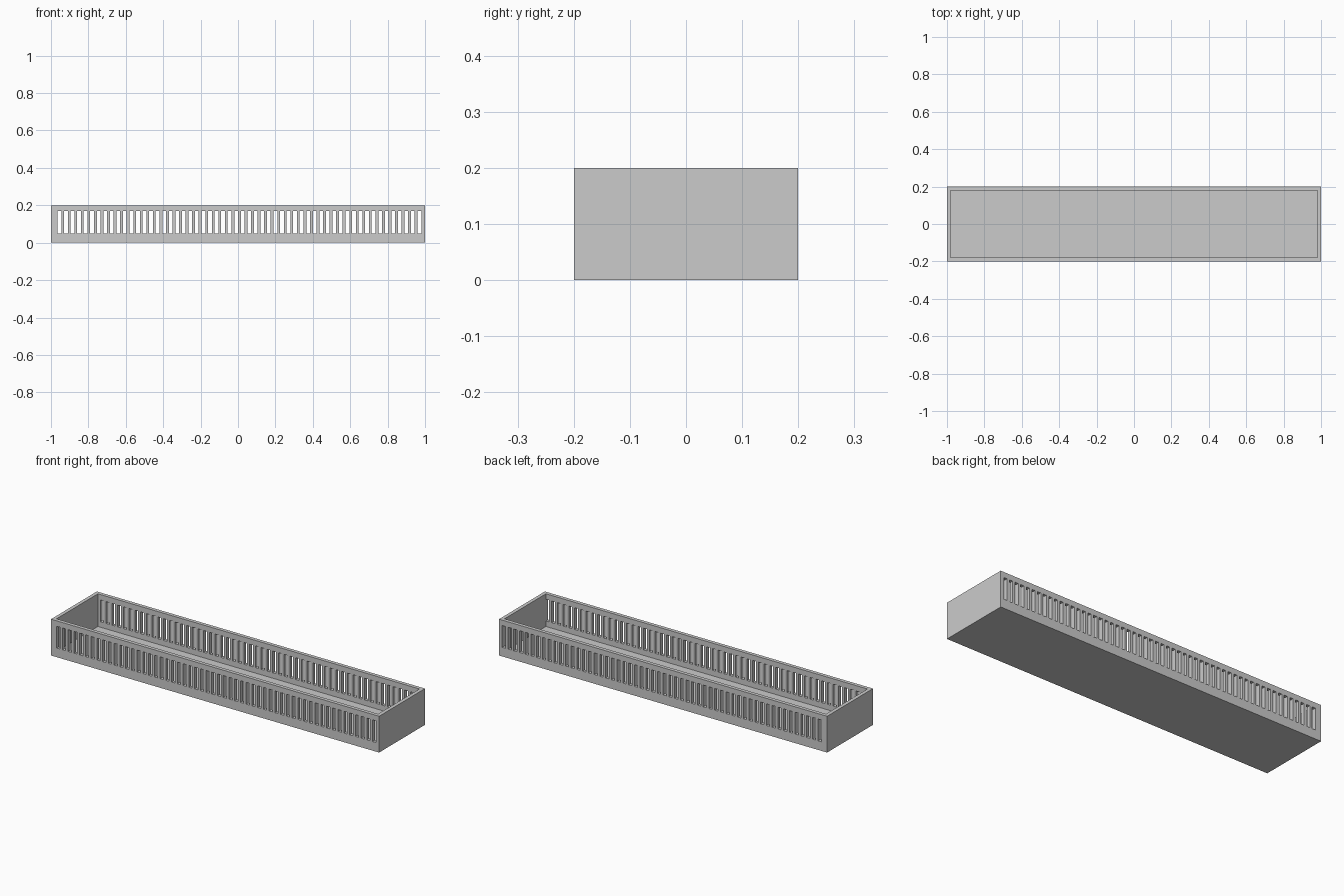
import bpy
import bmesh
from mathutils import Matrix, Vector

default = bpy.data.objects.get("Cube")
if default:
    bpy.data.objects.remove(default, do_unlink=True)

LENGTH, WIDTH, HEIGHT, WALL = 2.0, 0.4, 0.2, 0.02
SLOT_COUNT, SLOT_PITCH, SLOT_WIDTH = 56, 0.035, 0.02
SLOT_BOTTOM, SLOT_TOP = 0.05, 0.17
FIRST_SLOT = -LENGTH / 2 + SLOT_PITCH

grey = bpy.data.materials.new("plain grey")
grey.use_nodes = True
colour = (0.6, 0.6, 0.6, 1.0)
grey.diffuse_color = colour
grey.node_tree.nodes["Principled BSDF"].inputs["Base Color"].default_value = colour


def make_boxes(name, boxes):
    """One object made of boxes, each given by its low and high corners."""
    bm = bmesh.new()
    for low, high in boxes:
        low, high = Vector(low), Vector(high)
        place = Matrix.Translation((low + high) / 2) @ Matrix.Diagonal((*(high - low), 1))
        bmesh.ops.create_cube(bm, size=1, matrix=place)
    mesh = bpy.data.meshes.new(name)
    bm.to_mesh(mesh)
    bm.free()
    mesh.materials.append(grey)
    obj = bpy.data.objects.new(name, mesh)
    bpy.context.collection.objects.link(obj)
    return obj


def cut(target, cutter):
    """Subtract the cutter from the target, then discard the cutter."""
    cutter.hide_render = True
    mod = target.modifiers.new("cut", "BOOLEAN")
    mod.operation = "DIFFERENCE"
    mod.solver = "EXACT"
    mod.object = cutter
    bpy.context.view_layer.objects.active = target
    bpy.ops.object.modifier_apply(modifier=mod.name)
    bpy.data.objects.remove(cutter, do_unlink=True)


# Solid tray block
x, y = LENGTH / 2, WIDTH / 2
tray = make_boxes("slotted_tray", [((-x, -y, 0), (x, y, HEIGHT))])

# Open cavity, leaving the floor and four walls
cavity = make_boxes("cavity_cutter", [((WALL - x, WALL - y, WALL), (x - WALL, y - WALL, HEIGHT * 2))])
cut(tray, cavity)

# Row of upright slots through both long walls
starts = [FIRST_SLOT + i * SLOT_PITCH for i in range(SLOT_COUNT)]
slots = make_boxes("slot_cutter", [((s, -WIDTH, SLOT_BOTTOM), (s + SLOT_WIDTH, WIDTH, SLOT_TOP))
                                   for s in starts])
cut(tray, slots)
